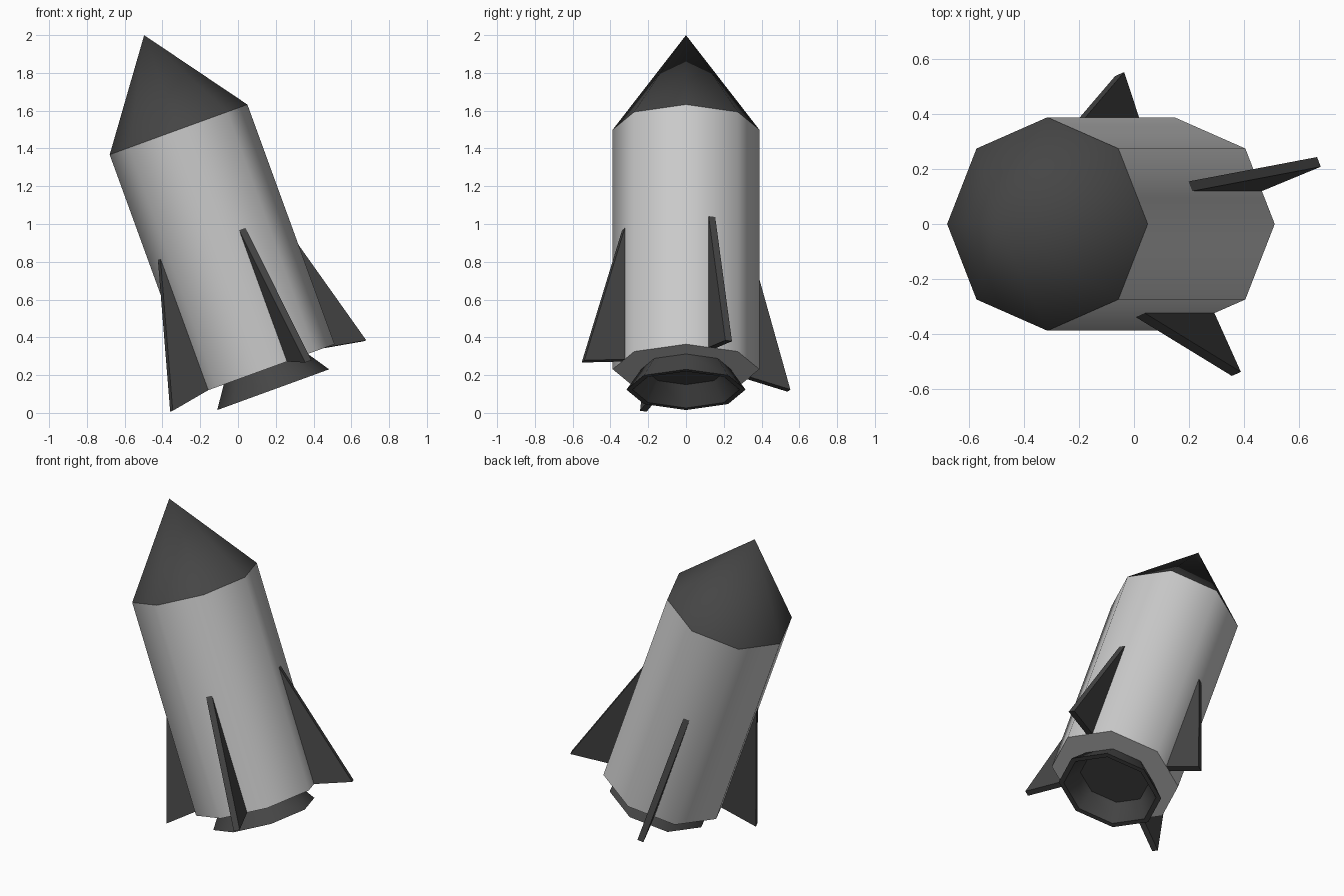
import bpy
from math import sin, cos, pi, radians
from mathutils import Matrix, Vector

if "Cube" in bpy.data.objects:
    bpy.data.objects.remove(bpy.data.objects["Cube"])

SIDES = 8
TILT = Matrix.Translation((0.147, 0, 0.231)) @ Matrix.Rotation(radians(-20), 4, 'Y')

dark = bpy.data.materials.new("dark_grey")
dark.diffuse_color = (0.06, 0.06, 0.06, 1)
dark.use_nodes = True
dark.node_tree.nodes["Principled BSDF"].inputs["Base Color"].default_value = dark.diffuse_color


def make(name, verts, faces, mat=None):
    me = bpy.data.meshes.new(name)
    me.from_pydata(verts, [], faces)
    me.shade_smooth()
    me.set_sharp_from_angle(angle=radians(50))
    if mat:
        me.materials.append(mat)
    ob = bpy.data.objects.new(name, me)
    ob.matrix_world = TILT
    bpy.context.collection.objects.link(ob)
    return ob


def lathe(name, profile, mat=None):
    """Turn (radius, height) points about the rocket axis; radius 0 is a pole."""
    verts, faces, rings = [], [], []
    for r, z in profile:
        start = len(verts)
        n = SIDES if r > 0 else 1
        verts += [(r * cos(2 * pi * i / SIDES), r * sin(2 * pi * i / SIDES), z) for i in range(n)]
        rings.append([start + i % n for i in range(SIDES)])
    for a, b in zip(rings, rings[1:]):
        for i in range(SIDES):
            j = (i + 1) % SIDES
            faces.append(tuple(dict.fromkeys((a[i], b[i], b[j], a[j]))))
    return make(name, verts, faces, mat)


# Nose cone, hull with base ring, hollow engine nozzle
lathe("nose_cone", [(0, 1.882), (0.388, 1.35)], dark)
lathe("hull", [(0.388, 1.35), (0.388, 0), (0.237, 0)])
lathe("nozzle", [(0.237, 0), (0.315, -0.115), (0.283, -0.115), (0.21, -0.01), (0, -0.01)], dark)

# Four triangular fins, each on the middle of a hull facet
root = 0.388 * cos(pi / SIDES)
for k in range(4):
    a = radians(22.5 + 90 * k)
    out, side = Vector((cos(a), sin(a), 0)), Vector((-sin(a), cos(a), 0))
    verts = [out * r + side * s + Vector((0, 0, z))
             for s in (-0.019, 0.019)
             for r, z in ((root, 0.74), (root, 0), (0.59, -0.038))]
    make(f"fin_{k + 1}", verts, [(0, 1, 2), (5, 4, 3), (2, 5, 3, 0), (1, 4, 5, 2)], dark)
